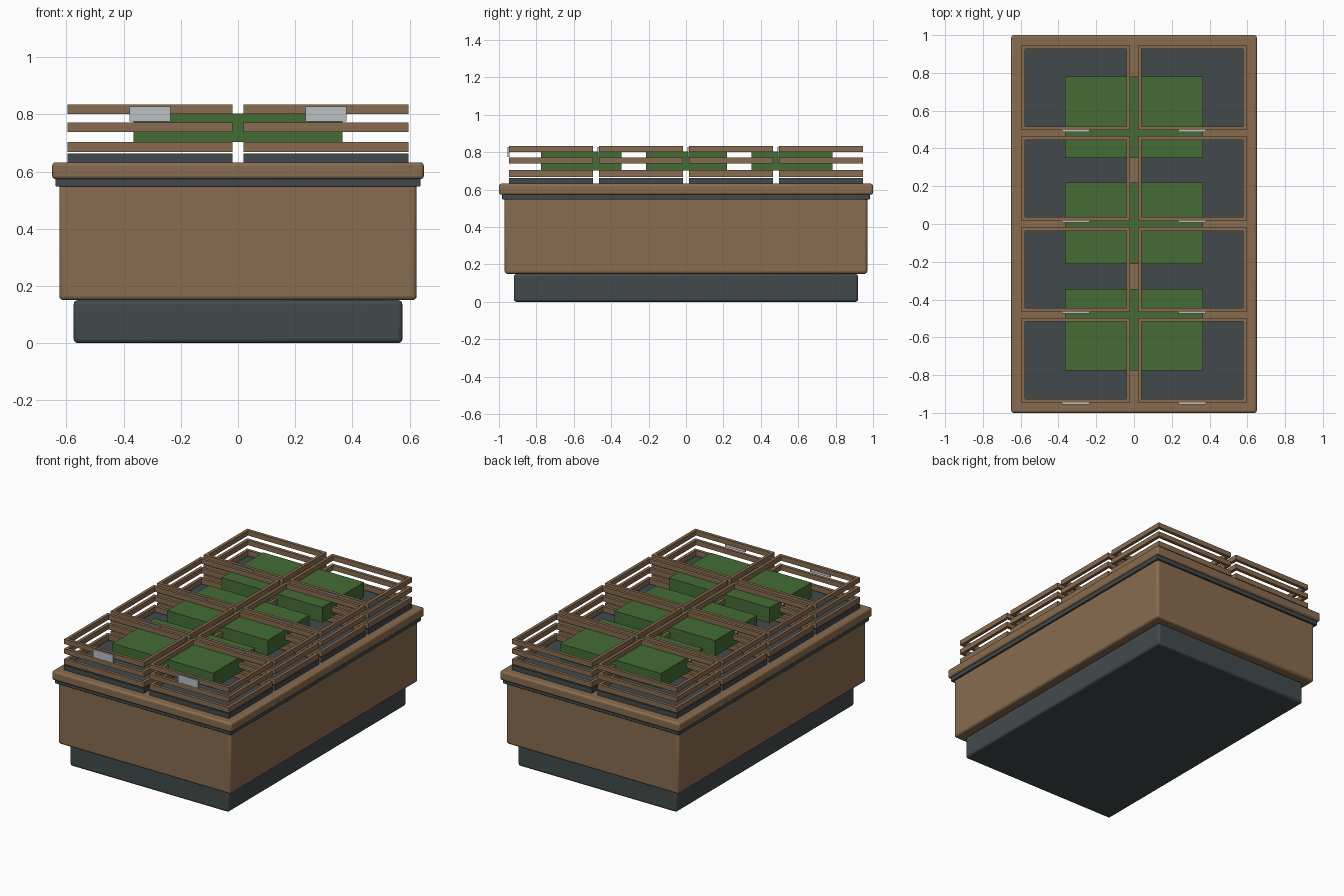
import bpy

if "Cube" in bpy.data.objects:
    bpy.data.objects.remove(bpy.data.objects["Cube"])


def material(name, color):
    m = bpy.data.materials.new(name)
    m.diffuse_color = (*color, 1)
    m.use_nodes = True
    m.node_tree.nodes["Principled BSDF"].inputs["Base Color"].default_value = m.diffuse_color
    return m


WOOD = material("wood", (0.25, 0.15, 0.08))
DARK = material("dark_grey", (0.055, 0.068, 0.072))
GREEN = material("green", (0.06, 0.15, 0.035))
PALE = material("pale_label", (0.5, 0.53, 0.55))


def box(name, x, y, z, mat, bevel=0.0):
    """Box from (min, max) pairs on each axis."""
    bpy.ops.mesh.primitive_cube_add(
        size=1, location=[(a + b) / 2 for a, b in (x, y, z)])
    ob = bpy.context.object
    ob.name = name
    ob.scale = [b - a for a, b in (x, y, z)]
    bpy.ops.object.transform_apply(location=False, rotation=False, scale=True)
    ob.data.materials.append(mat)
    if bevel:
        mod = ob.modifiers.new("bevel", 'BEVEL')
        mod.width = bevel
        mod.segments = 3
        bpy.ops.object.shade_smooth_by_angle()
    return ob


def slab(name, hx, hy, z, mat, bevel=0.0):
    return box(name, (-hx, hx), (-hy, hy), z, mat, bevel)


# Display stand: plinth, body, shadow band, rim
slab("plinth", 0.575, 0.92, (0, 0.15), DARK, 0.015)
slab("body", 0.625, 0.97, (0.15, 0.565), WOOD, 0.015)
slab("shadow_band", 0.638, 0.983, (0.547, 0.577), DARK, 0.004)
slab("top_rim", 0.65, 1.0, (0.573, 0.632), WOOD, 0.012)

# Crates: tray, three rings of slats, label on the front
T = 0.02
HX, HY = 0.288, 0.2245
SLATS = [(0.669, 0.704), (0.739, 0.771), (0.802, 0.834)]
for col, cx in enumerate((-0.308, 0.308)):
    for row in range(4):
        cy = -0.7215 + 0.481 * row
        tag = f"{row}_{col}"
        x0, x1, y0, y1 = cx - HX, cx + HX, cy - HY, cy + HY
        box(f"crate_tray_{tag}", (x0, x1), (y0, y1), (0.63, 0.663), DARK)
        for i, z in enumerate(SLATS):
            box(f"front_slat_{tag}_{i}", (x0, x1), (y0, y0 + T), z, WOOD)
            box(f"back_slat_{tag}_{i}", (x0, x1), (y1 - T, y1), z, WOOD)
            box(f"left_slat_{tag}_{i}", (x0, x0 + T), (y0 + T, y1 - T), z, WOOD)
            box(f"right_slat_{tag}_{i}", (x1 - T, x1), (y0 + T, y1 - T), z, WOOD)
        box(f"label_{tag}", (cx - 0.072, cx + 0.072), (y0 - 0.009, y0 + 0.001),
            (0.775, 0.827), PALE)

# Produce blocks spanning both columns
for i in range(3):
    cy = -0.56 + 0.563 * i
    box(f"produce_{i}", (-0.365, 0.365), (cy - 0.216, cy + 0.216),
        (0.703, 0.803), GREEN)
